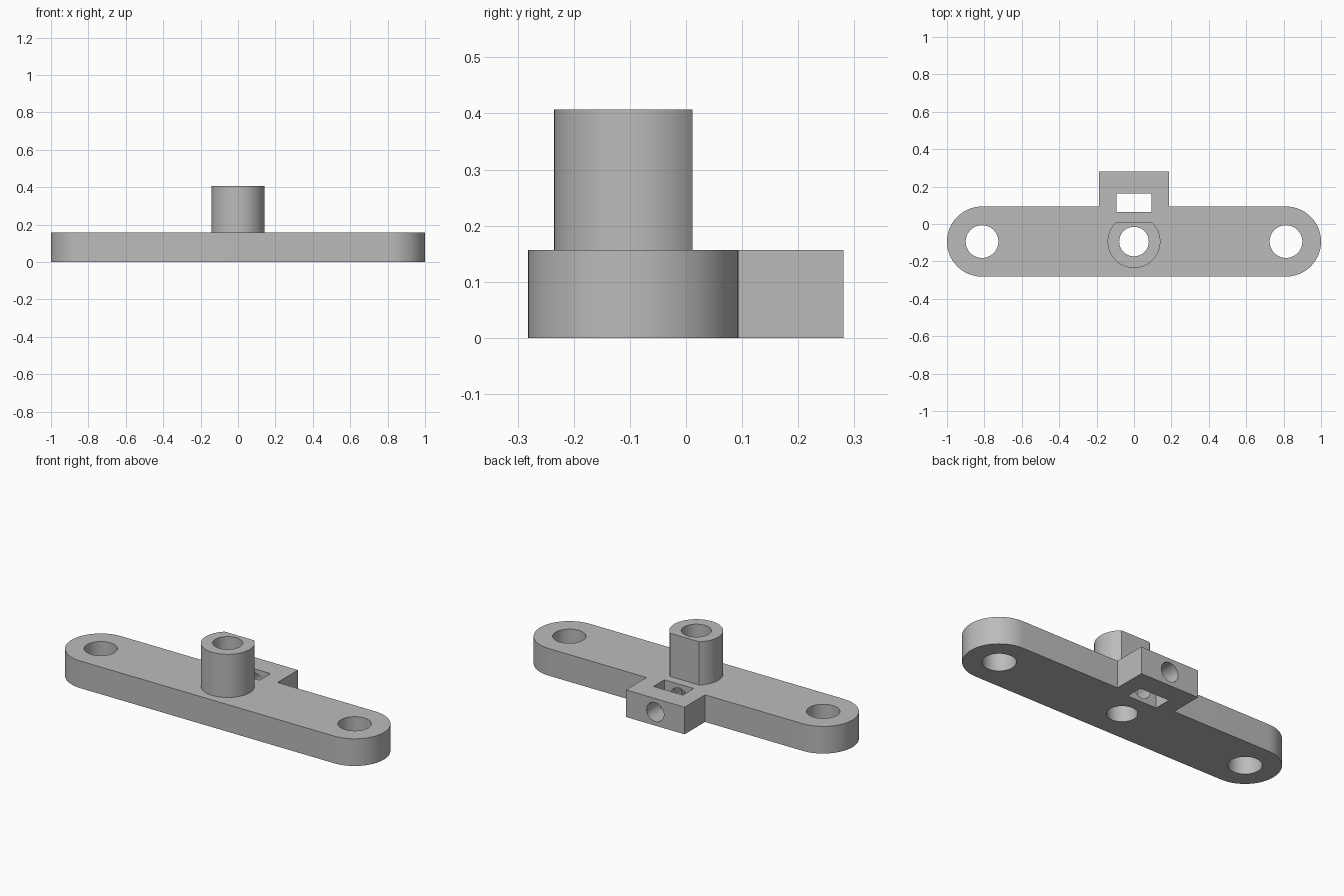
import bpy
import bmesh
from math import pi, sin, cos, asin
from mathutils import Matrix

cube = bpy.data.objects.get("Cube")
if cube:
    bpy.data.objects.remove(cube, do_unlink=True)

AXIS_Y = -0.094      # shared centre line of the holes and post
PLATE_TOP = 0.157
POST_TOP = 0.407
END_R = 0.1875
END_X = 1 - END_R
TAB_X = 0.1875
BACK_Y = 0.281

grey = bpy.data.materials.new("plain grey")
grey.use_nodes = True
colour = (0.5, 0.5, 0.5, 1)
grey.diffuse_color = colour
grey.node_tree.nodes["Principled BSDF"].inputs["Base Color"].default_value = colour


def arc(cx, cy, r, start, end, steps):
    """Points along a circular arc."""
    return [(cx + r * cos(start + (end - start) * i / steps),
             cy + r * sin(start + (end - start) * i / steps))
            for i in range(steps + 1)]


def extrude(name, outline, z0, z1):
    """Solid prism from a counter-clockwise outline."""
    bm = bmesh.new()
    face = bm.faces.new([bm.verts.new((x, y, z0)) for x, y in outline])
    top = bmesh.ops.extrude_face_region(bm, geom=[face])["geom"]
    verts = [v for v in top if isinstance(v, bmesh.types.BMVert)]
    bmesh.ops.translate(bm, vec=(0, 0, z1 - z0), verts=verts)
    bmesh.ops.recalc_face_normals(bm, faces=bm.faces)
    mesh = bpy.data.meshes.new(name)
    bm.to_mesh(mesh)
    bm.free()
    mesh.materials.append(grey)
    obj = bpy.data.objects.new(name, mesh)
    bpy.context.collection.objects.link(obj)
    return obj


def combine(target, other, operation):
    """Apply a boolean and discard the helper solid."""
    mod = target.modifiers.new(operation.lower(), "BOOLEAN")
    mod.operation = operation
    mod.solver = "EXACT"
    mod.object = other
    bpy.ops.object.select_all(action="DESELECT")
    bpy.context.view_layer.objects.active = target
    target.select_set(True)
    bpy.ops.object.modifier_apply(modifier=mod.name)
    bpy.data.objects.remove(other, do_unlink=True)


def circle(x, y, r):
    return arc(x, y, r, 0, 2 * pi, 64)[:-1]


# Rounded mounting plate with a square tab at the back
right_end = arc(END_X, AXIS_Y, END_R, -pi / 2, pi / 2, 32)
left_end = arc(-END_X, AXIS_Y, END_R, pi / 2, 3 * pi / 2, 32)
side_y = AXIS_Y + END_R
tab = [(TAB_X, side_y), (TAB_X, BACK_Y), (-TAB_X, BACK_Y), (-TAB_X, side_y)]
plate = extrude("mounting_plate_with_post", right_end + tab + left_end, 0, PLATE_TOP)

# Upright post with a flat on its back side
post_r = 0.141
flat = asin(0.106 / post_r)
post = extrude("post", arc(0, AXIS_Y, post_r, pi - flat, 2 * pi + flat, 64),
               PLATE_TOP - 0.05, POST_TOP)
combine(plate, post, "UNION")

# Two end holes and the central bore
for x, r in ((-END_X, 0.0875), (END_X, 0.0875), (0, 0.079)):
    combine(plate, extrude("hole_cutter", circle(x, AXIS_Y, r), -0.1, POST_TOP + 0.1),
            "DIFFERENCE")

# Rectangular nut slot
slot = [(-0.094, 0.063), (0.094, 0.063), (0.094, 0.163), (-0.094, 0.163)]
combine(plate, extrude("slot_cutter", slot, -0.1, PLATE_TOP + 0.1), "DIFFERENCE")

# Screw hole running from the tab's back, through the slot, into the bore
screw = extrude("screw_cutter", circle(0, 0, 0.055), AXIS_Y, BACK_Y + 0.1)
screw.data.transform(Matrix.Translation((0, 0, PLATE_TOP / 2))
                     @ Matrix.Rotation(-pi / 2, 4, "X"))
combine(plate, screw, "DIFFERENCE")

# Smooth curved walls, crisp edges
bpy.ops.object.select_all(action="DESELECT")
plate.select_set(True)
bpy.context.view_layer.objects.active = plate
bpy.ops.object.shade_smooth_by_angle(angle=pi / 6)
